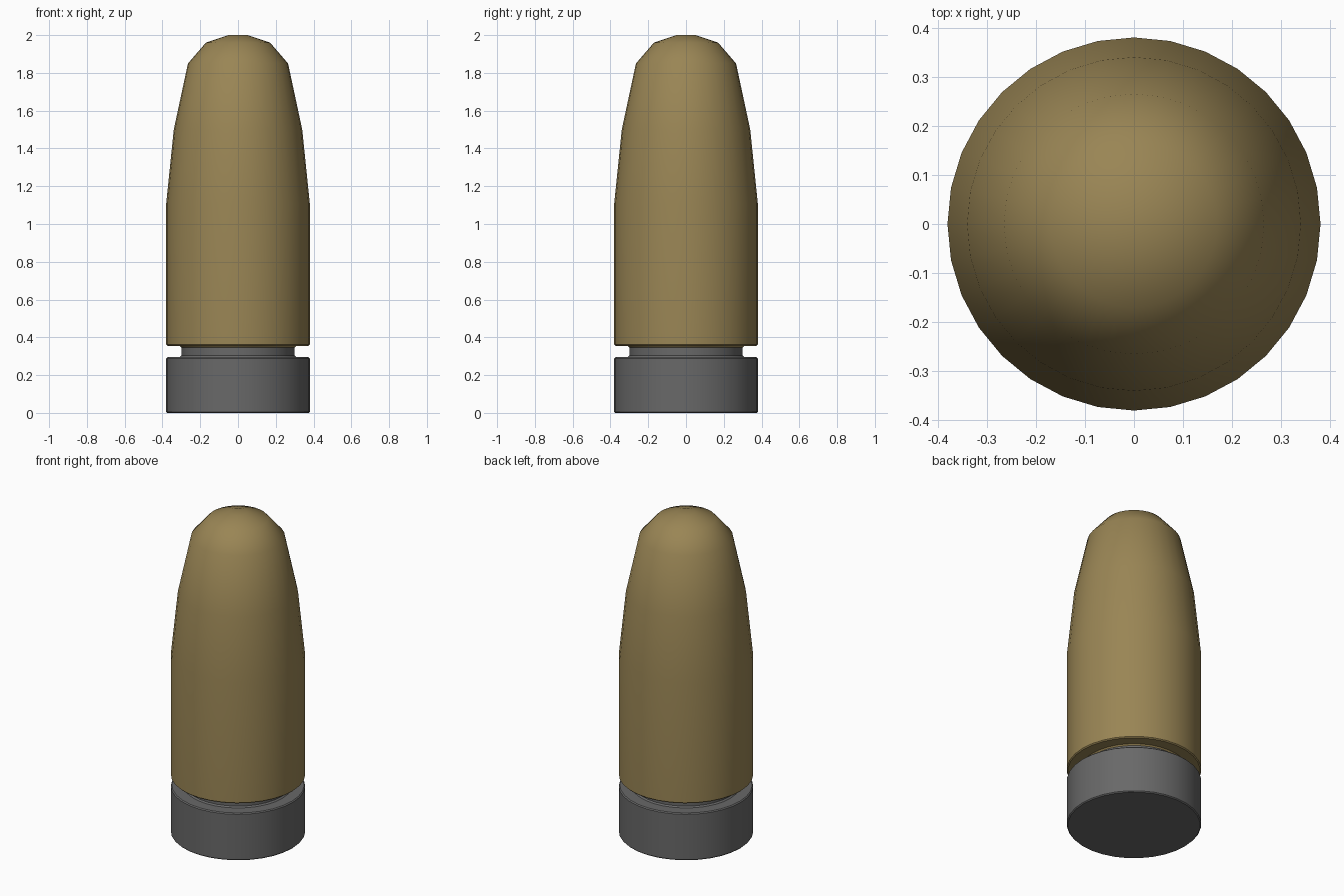
import bpy
import bmesh
from math import radians, tau
from mathutils import Vector

SIDES = 32
RADIUS = 0.38
NECK = 0.30
EDGE = 0.006  # softened rim size

cube = bpy.data.objects.get("Cube")
if cube:
    bpy.data.objects.remove(cube, do_unlink=True)


def make_material(name, color):
    mat = bpy.data.materials.new(name)
    mat.use_nodes = True
    mat.diffuse_color = color
    bsdf = next(n for n in mat.node_tree.nodes if n.type == "BSDF_PRINCIPLED")
    bsdf.inputs["Base Color"].default_value = color
    bsdf.inputs["Roughness"].default_value = 0.6
    return mat


def lathe(name, profile, mat):
    """Revolve (radius, height) points about the z axis."""
    bm = bmesh.new()
    verts = [bm.verts.new((r, 0, z)) for r, z in profile]
    edges = [bm.edges.new(pair) for pair in zip(verts, verts[1:])]
    bmesh.ops.spin(bm, geom=verts + edges, cent=Vector(), axis=Vector((0, 0, 1)),
                   angle=tau, steps=SIDES, use_merge=True)
    bmesh.ops.remove_doubles(bm, verts=bm.verts, dist=0.0001)
    # Close the open rings at either end
    bmesh.ops.holes_fill(bm, edges=[e for e in bm.edges if e.is_boundary], sides=0)
    bmesh.ops.recalc_face_normals(bm, faces=bm.faces)
    mesh = bpy.data.meshes.new(name)
    bm.to_mesh(mesh)
    bm.free()
    mesh.materials.append(mat)
    obj = bpy.data.objects.new(name, mesh)
    bpy.context.collection.objects.link(obj)
    bpy.ops.object.select_all(action="DESELECT")
    obj.select_set(True)
    bpy.context.view_layer.objects.active = obj
    bpy.ops.object.shade_smooth_by_angle(angle=radians(40))
    return obj


brass = make_material("dull brass", (0.32, 0.235, 0.09, 1))
steel = make_material("dark grey metal", (0.14, 0.14, 0.14, 1))

# Tapered body with a rounded nose and an overhanging lower rim
lathe("body", [
    (NECK, 0.347), (NECK + 0.008, 0.355),
    (RADIUS - EDGE, 0.355), (RADIUS, 0.355 + EDGE),
    (RADIUS, 1.11), (0.34, 1.5), (0.265, 1.85),
    (0.17, 1.96), (0.05, 2.0),
], brass)

# Base cup with a narrower neck rising into the body
lathe("base", [
    (RADIUS - EDGE, 0), (RADIUS, EDGE),
    (RADIUS, 0.295 - EDGE), (RADIUS - EDGE, 0.295),
    (NECK + 0.008, 0.295), (NECK, 0.303), (NECK, 0.347),
], steel)
